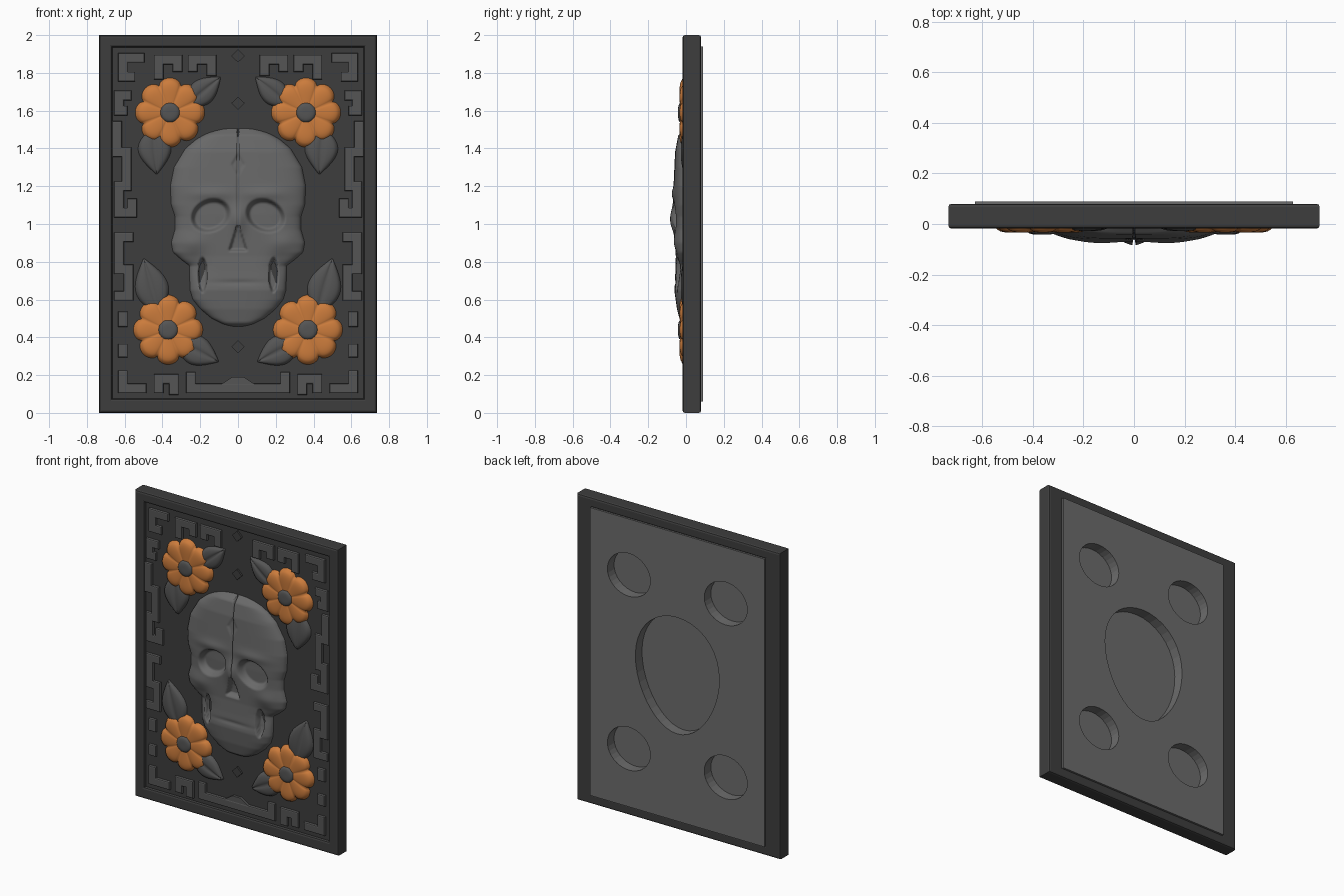
import bpy, bmesh, math
from mathutils import Vector

if "Cube" in bpy.data.objects:
    bpy.data.objects.remove(bpy.data.objects["Cube"])


def material(name, r, g, b):
    m = bpy.data.materials.new(name)
    m.diffuse_color = (r, g, b, 1)
    m.use_nodes = True
    m.node_tree.nodes["Principled BSDF"].inputs["Base Color"].default_value = m.diffuse_color
    return m


DARK = material("charcoal", 0.048, 0.048, 0.048)
SCROLL = material("slate grey", 0.09, 0.09, 0.09)
BONE = material("mid grey", 0.14, 0.14, 0.14)
BACK = material("back grey", 0.15, 0.15, 0.15)
ORANGE = material("orange", 0.60, 0.20, 0.045)


def finish(name, me, mats):
    ob = bpy.data.objects.new(name, me)
    bpy.context.collection.objects.link(ob)
    me.materials.clear()
    for m in mats:
        me.materials.append(m)
    return ob


def plate(name, loops, y0, y1, mat, bevel=0.0):
    """Flat plate in the xz plane from outlines (inner outlines are holes)."""
    cu = bpy.data.curves.new(name, 'CURVE')
    cu.dimensions, cu.fill_mode = '2D', 'BOTH'
    cu.extrude = (y1 - y0) / 2 - bevel
    cu.bevel_depth, cu.bevel_resolution, cu.offset = bevel, 1, -bevel
    for loop in loops:
        sp = cu.splines.new('POLY')
        sp.points.add(len(loop) - 1)
        for p, (x, z) in zip(sp.points, loop):
            p.co = (x, z, 0, 1)
        sp.use_cyclic_u = True
    tmp = bpy.data.objects.new("tmp", cu)
    bpy.context.collection.objects.link(tmp)
    dg = bpy.context.evaluated_depsgraph_get()
    me = bpy.data.meshes.new_from_object(tmp.evaluated_get(dg))
    bpy.data.objects.remove(tmp)
    bm = bmesh.new()
    bm.from_mesh(me)
    bmesh.ops.remove_doubles(bm, verts=bm.verts, dist=1e-4)
    for v in bm.verts:
        x, z, h = v.co
        v.co = (x, (y0 + y1) / 2 - h, z)
    bmesh.ops.recalc_face_normals(bm, faces=bm.faces)
    for f in bm.faces:
        f.material_index = 0
        f.smooth = False
    bm.to_mesh(me)
    bm.free()
    return finish(name, me, [mat])


def relief(name, nu, nv, fn, mats, pick=None):
    """Smooth raised surface facing -y from a parametric function."""
    bm = bmesh.new()
    g = [[bm.verts.new(fn(i / nu, j / nv)) for j in range(nv + 1)] for i in range(nu + 1)]
    for i in range(nu):
        for j in range(nv):
            bm.faces.new((g[i][j], g[i + 1][j], g[i + 1][j + 1], g[i][j + 1]))
    bmesh.ops.remove_doubles(bm, verts=bm.verts, dist=1e-5)
    for f in bm.faces:
        f.normal_update()
        if f.normal.y > 0:
            f.normal_flip()
        f.smooth = True
        if pick:
            f.material_index = pick(f.calc_center_median())
    me = bpy.data.meshes.new(name)
    bm.to_mesh(me)
    bm.free()
    return finish(name, me, mats)


def rect(hw, z0, z1):
    return [(-hw, z0), (hw, z0), (hw, z1), (-hw, z1)]


def oval(cx, cz, rx, rz, n=32, taper=0.0):
    a = [2 * math.pi * k / n for k in range(n)]
    return [(cx + rx * math.cos(t) * (1 + taper * math.sin(t)), cz + rz * math.sin(t)) for t in a]


def stroke(path, w=0.052):
    """Outline of a band of width w along a polyline, with mitred corners."""
    p = [Vector(q) for q in path]
    d = [(b - a).normalized() for a, b in zip(p, p[1:])]
    p[0], p[-1] = p[0] - d[0] * w * 0.3, p[-1] + d[-1] * w * 0.3
    left, right = [], []
    for i, q in enumerate(p):
        a, b = d[max(i - 1, 0)], d[min(i, len(d) - 1)]
        n = Vector((-a.y - b.y, a.x + b.x)).normalized()
        off = n * (w / 2) / max(n.dot(Vector((-a.y, a.x))), 0.3)
        left.append(q + off)
        right.append(q - off)
    return [tuple(q) for q in right + left[::-1]]


def interp(table, z):
    for (z0, a), (z1, b) in zip(table, table[1:]):
        if z <= z1:
            return a + (b - a) * (z - z0) / (z1 - z0)
    return table[-1][1]


# frame, recessed front field and the hollowed back panel
plate("frame", [rect(0.735, 0, 2), rect(0.665, 0.075, 1.935)], -0.018, 0.05, DARK, 0.012)
plate("frame_back", [rect(0.735, 0, 2), rect(0.625, 0.065, 1.935)], 0.01, 0.08, DARK, 0.012)
field = plate("front_field", [rect(0.7, 0.04, 1.96)], 0.0, 0.022, DARK)
field.data.materials.append(BACK)
for f in field.data.polygons:
    f.material_index = 1 if f.normal.y > 0.5 else 0
holes = [oval(s * 0.35, z, 0.155, 0.14) for s in (-1, 1) for z in (0.44, 1.575)]
holes.append(oval(0, 1.01, 0.30, 0.38, 40, 0.14))
plate("back_panel", [rect(0.63, 0.06, 1.94)] + holes, 0.02, 0.09, BACK)

# scroll border, drawn on the left and mirrored
PATHS = [
    [(-.51, 1.88), (-.61, 1.88), (-.61, 1.78), (-.56, 1.78)],
    [(-.42, 1.78), (-.42, 1.87), (-.32, 1.87), (-.32, 1.82)],
    [(-.24, 1.82), (-.24, 1.87), (-.14, 1.87), (-.14, 1.80)],
    [(-.58, 1.68), (-.63, 1.68), (-.63, 1.60), (-.60, 1.60)],
    [(-.64, 1.53), (-.64, 1.38), (-.59, 1.38), (-.59, 1.20), (-.63, 1.20), (-.63, 1.06), (-.56, 1.06), (-.56, 1.12)],
    [(-.57, .93), (-.63, .93), (-.63, .76), (-.58, .76), (-.58, .62), (-.64, .62)],
    [(-.61, .52), (-.61, .47)],
    [(-.61, .35), (-.61, .31)],
    [(-.61, .21), (-.61, .13), (-.50, .13)],
    [(-.42, .12), (-.42, .18), (-.34, .18), (-.34, .11)],
]
for s, side in ((1, "left"), (-1, "right")):
    for k, path in enumerate(PATHS):
        plate(f"scroll_{side}_{k}", [stroke([(s * x, z) for x, z in path])], -0.018, 0.01, SCROLL, 0.007)
plate("scroll_bottom", [stroke([(-.25, .20), (-.25, .13), (.25, .13), (.25, .20)])], -0.018, 0.01, SCROLL, 0.007)
plate("scroll_bump", [[(-.09, .15), (.09, .15), (.03, .19), (-.03, .19)]], -0.016, 0.01, SCROLL)
for z in (0.35, 1.64, 1.89):
    plate("diamond", [[(-.035, z), (0, z - .035), (.035, z), (0, z + .035)]], -0.012, 0.005, DARK)


# leaves: base, tip, half width
def leaf(name, base, tip, w):
    b, d = Vector(base), Vector(tip) - Vector(base)
    n = Vector((-d.y, d.x)).normalized()

    def fn(u, v):
        t = 2 * v - 1
        p = b + d * u + n * (t * w * math.sin(math.pi * u ** 0.85))
        h = math.sqrt(max(0, 1 - t ** 4)) * math.sin(math.pi * u) ** 0.4 if 0 < u < 1 else 0
        return (p.x, 0.004 - 0.032 * h + 0.008 * h * math.exp(-(t / 0.15) ** 2), p.y)
    relief(name, 18, 16, fn, [SCROLL])


LEAVES = [((-.27, 1.63), (-.09, 1.78), .07), ((-.45, 1.51), (-.43, 1.26), .09),
          ((-.42, .53), (-.50, .82), .09), ((-.32, .38), (-.10, .27), .08)]
for s in (1, -1):
    for b, t, w in LEAVES:
        leaf("leaf", (s * b[0], b[1]), (s * t[0], t[1]), w)


# flowers: eight puffy petals round a button
def flower(cx, cz):
    def petals(u, v):
        a = 2 * math.pi * u
        lobe = abs(math.cos(4 * a)) ** 0.6
        r = v * (0.153 + 0.033 * lobe)
        h = math.sqrt(max(0, 1 - v ** 6)) * (0.032 + 0.012 * lobe * v)
        return (cx + r * math.cos(a), 0.004 - h, cz + r * math.sin(a))
    relief("flower_petals", 96, 14, petals, [ORANGE])

    def button(u, v):
        a = 2 * math.pi * u
        return (cx + 0.057 * v * math.cos(a), -0.02 - 0.022 * math.sqrt(1 - v ** 4), cz + 0.057 * v * math.sin(a))
    relief("flower_centre", 24, 6, button, [SCROLL])


for s in (-1, 1):
    flower(s * 0.36, 1.59)
    flower(s * 0.37, 0.44)

# skull relief: half width and height by z, with sunken openings
WIDTH = [(.455, .02), (.47, .08), (.50, .14), (.55, .20), (.60, .24), (.65, .255), (.78, .26), (.81, .30),
         (.85, .345), (.90, .355), (.97, .335), (1.04, .335), (1.10, .355), (1.2, .36), (1.3, .34),
         (1.4, .28), (1.45, .22), (1.48, .165), (1.5, .10), (1.51, .02)]
HEIGHT = [(.455, 0), (.475, .032), (.55, .052), (.65, .066), (.75, .06), (.83, .058), (.95, .065),
          (1.05, .07), (1.2, .07), (1.38, .062), (1.47, .045), (1.51, 0)]


def opening(x, z):
    """Below 1 inside an eye socket, the nose, a jaw gap or the brow diamond."""
    ax = abs(x)
    eye = math.hypot((ax - .145) / .10, (z - 1.045 + (ax - .145) * .15) / .085)
    jaw = math.hypot((ax - .187) / .024, (z - .73) / .09)
    nose = max(ax / max(.004, .042 * (1.01 - z) / .13), (.86 - z) / .02 + 1)
    gem = ax / .036 + abs(z - 1.315) / .065
    return eye, jaw, nose, gem


def skull(u, v):
    z = 0.455 + 1.055 * v
    t = 2 * u - 1
    x = t * interp(WIDTH, z)
    h = interp(HEIGHT, z) * math.sqrt(max(0, 1 - abs(t) ** 4))

    def bump(cx, cz, rx, rz):
        return math.exp(-((abs(x) - cx) / rx) ** 2 - ((z - cz) / rz) ** 2)
    h += .020 * bump(0, 1.02, .04, .07) + .010 * bump(.14, 1.16, .11, .03)
    h += .012 * bump(.24, .90, .07, .05) - .010 * bump(.22, .78, .05, .07)
    h -= .006 * bump(0, .69, .13, .012)
    eye, jaw, nose, gem = opening(x, z)
    for d, depth in ((eye, .042), (jaw, .045), (nose, .035), (gem, .006)):
        k = min(1, max(0, (1.08 - d) / .3))
        h -= depth * k * k * (3 - 2 * k)
    return (x, 0.004 - max(h, 0), z)


relief("skull", 96, 130, skull, [BONE, DARK], lambda c: int(min(opening(c.x, c.z)) < 0.93))
